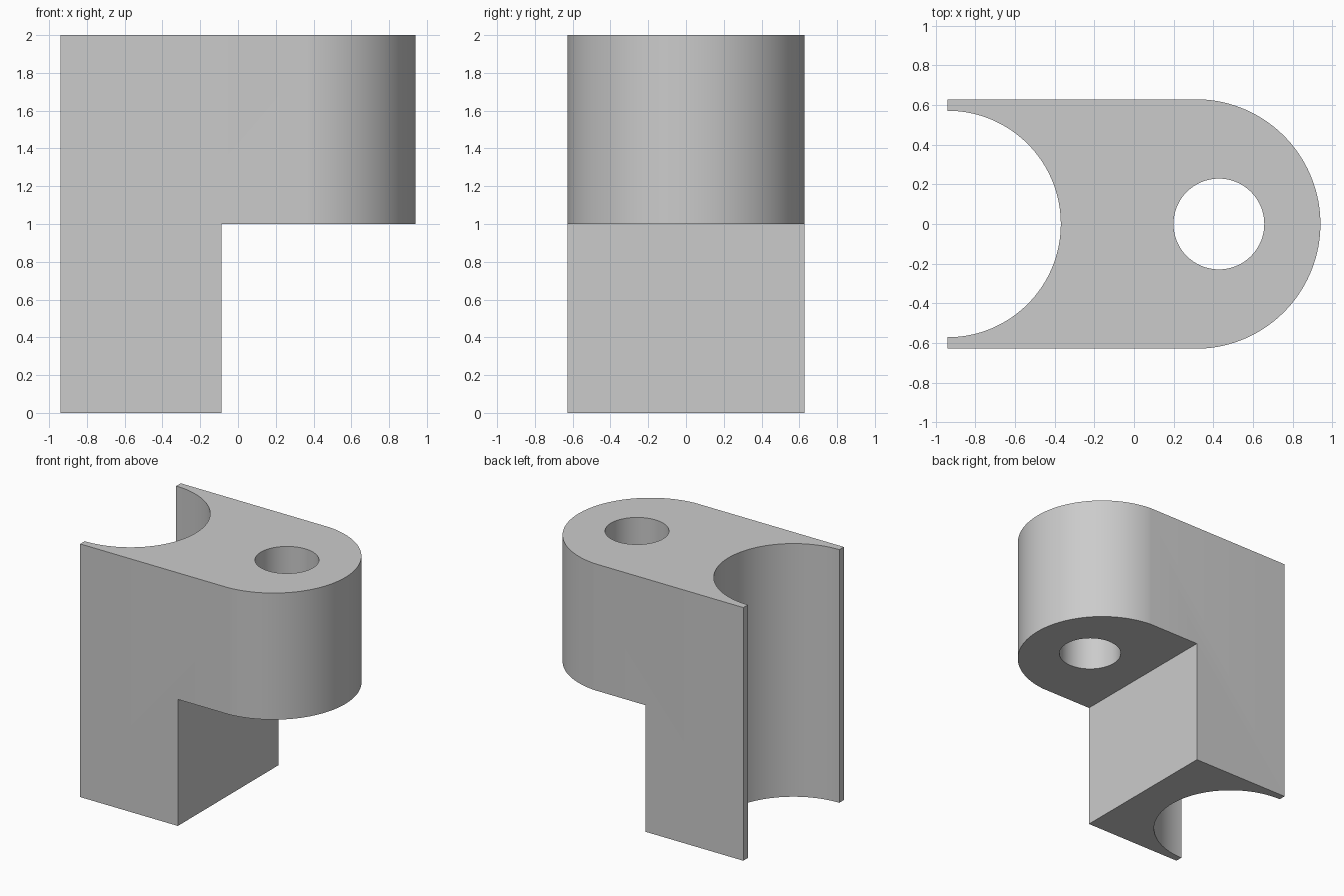
import bpy, bmesh
from math import acos, asin, cos, sin, pi

if "Cube" in bpy.data.objects:
    bpy.data.objects.remove(bpy.data.objects["Cube"], do_unlink=True)

HALF_W, BACK, NOSE, STEP_X, STEP_Z, TOP = 0.627, -0.94, 0.94, -0.087, 1.0, 2.0
NOSE_R = 0.629
NOSE_X = NOSE - NOSE_R


def prism(name, outline, z0, z1):
    """Extrude a counter-clockwise outline between two heights."""
    bm = bmesh.new()
    base = bm.faces.new([bm.verts.new((x, y, z0)) for x, y in outline])
    ext = bmesh.ops.extrude_face_region(bm, geom=[base], use_keep_orig=True)
    verts = [v for v in ext["geom"] if isinstance(v, bmesh.types.BMVert)]
    bmesh.ops.translate(bm, verts=verts, vec=(0, 0, z1 - z0))
    bmesh.ops.recalc_face_normals(bm, faces=bm.faces)
    mesh = bpy.data.meshes.new(name)
    bm.to_mesh(mesh)
    bm.free()
    obj = bpy.data.objects.new(name, mesh)
    bpy.context.collection.objects.link(obj)
    return obj


def arc(cx, r, a0, a1, n):
    return [(cx + r * cos(a0 + (a1 - a0) * i / n), r * sin(a0 + (a1 - a0) * i / n))
            for i in range(n + 1)]


def cut(obj, cutter):
    cutter.hide_render = True
    mod = obj.modifiers.new("cut", "BOOLEAN")
    mod.operation, mod.solver, mod.object = "DIFFERENCE", "EXACT", cutter
    bpy.context.view_layer.objects.active = obj
    bpy.ops.object.modifier_apply(modifier=mod.name)
    bpy.data.objects.remove(cutter, do_unlink=True)


# Full-height body: rounded nose, straight sides, concave back
nose_a = asin(HALF_W / NOSE_R)
groove_r = 0.571
outline = arc(NOSE_X, NOSE_R, -nose_a, nose_a, 64)
outline += [(BACK, HALF_W)] + arc(BACK, groove_r, pi / 2, -pi / 2, 64) + [(BACK, -HALF_W)]
bracket = prism("bracket", outline, 0, TOP)

# Step under the nose
cut(bracket, prism("step_cutter", [(STEP_X, -1), (2, -1), (2, 1), (STEP_X, 1)], -1, STEP_Z))

# Through hole in the nose
cut(bracket, prism("hole_cutter", arc(0.428, 0.229, 0, 2 * pi, 64)[:-1], 0.5, 2.5))

# Plain grey finish
grey = bpy.data.materials.new("grey")
grey.use_nodes = True
color = (0.6, 0.6, 0.6, 1)
grey.diffuse_color = color
grey.node_tree.nodes["Principled BSDF"].inputs["Base Color"].default_value = color
bracket.data.materials.clear()
bracket.data.materials.append(grey)

bpy.ops.object.select_all(action="DESELECT")
bracket.select_set(True)
bpy.context.view_layer.objects.active = bracket
bpy.ops.object.shade_smooth_by_angle(angle=pi / 6)
